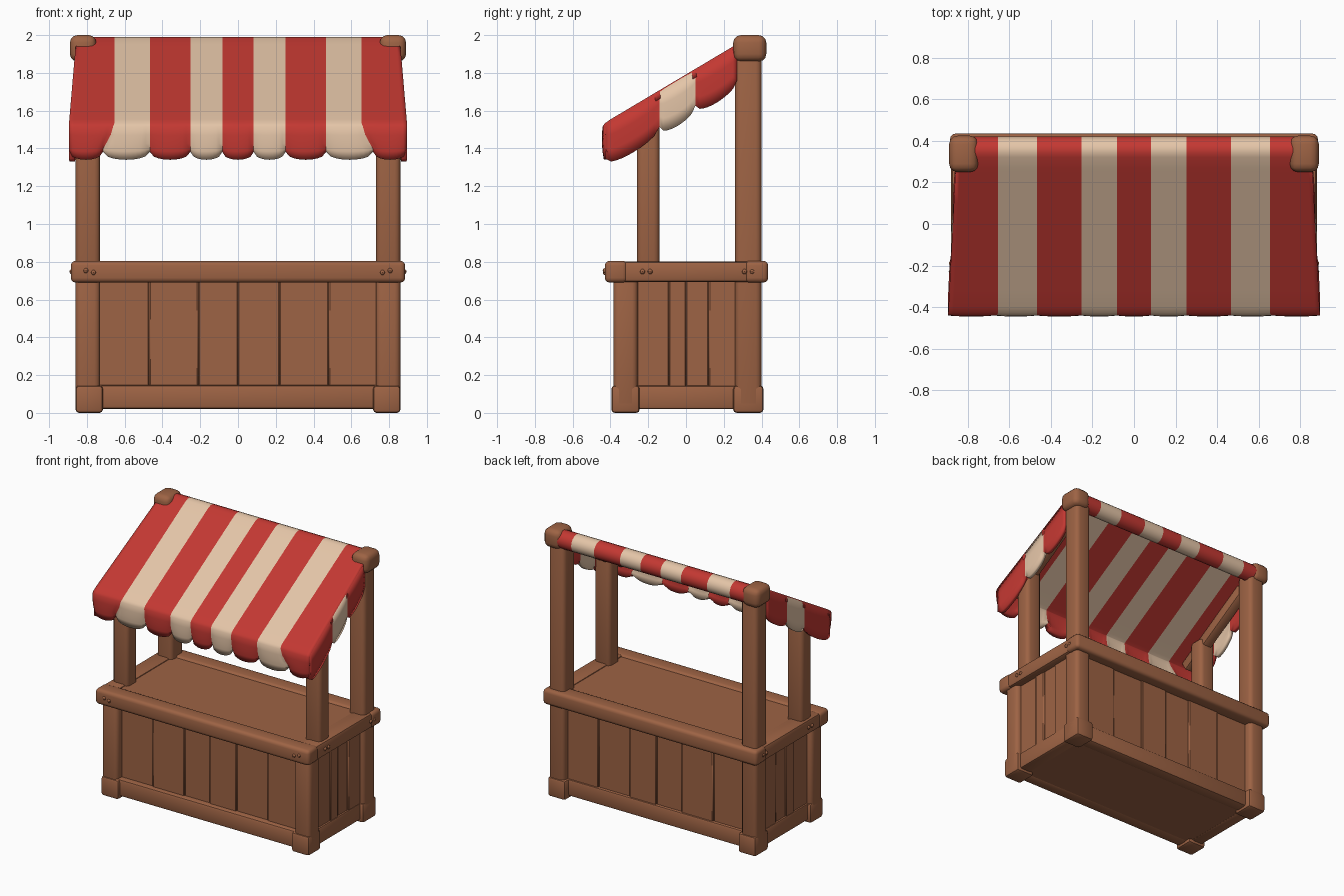
import bpy, bmesh, math
from mathutils import Vector, Matrix

if "Cube" in bpy.data.objects:
    bpy.data.objects.remove(bpy.data.objects["Cube"])


def material(name, rgb):
    m = bpy.data.materials.new(name)
    m.diffuse_color = (*rgb, 1)
    m.use_nodes = True
    m.node_tree.nodes["Principled BSDF"].inputs["Base Color"].default_value = m.diffuse_color
    return m


WOOD = material("brown wood", (0.34, 0.125, 0.058))
RED = material("red cloth", (0.55, 0.04, 0.032))
CREAM = material("cream cloth", (0.78, 0.56, 0.39))


def finish(name, bm, mats):
    me = bpy.data.meshes.new(name)
    bm.to_mesh(me)
    bm.free()
    ob = bpy.data.objects.new(name, me)
    bpy.context.collection.objects.link(ob)
    for m in mats:
        me.materials.append(m)
    return ob


def box(name, x, y, z, bevel=0.02, seg=2):
    """Rounded wooden block given by its (min, max) on each axis."""
    bm = bmesh.new()
    bmesh.ops.create_cube(bm, size=1)
    for v in bm.verts:
        v.co = Vector([(a + b) / 2 + c * (b - a) for (a, b), c in zip((x, y, z), v.co)])
    if bevel:
        bmesh.ops.bevel(bm, geom=bm.edges[:], offset=bevel, segments=seg,
                        profile=0.5, affect='EDGES')
    return finish(name, bm, [WOOD])


def span(s, a, b):
    """Mirror an x range to side s."""
    return (a, b) if s > 0 else (-b, -a)


def nail(name, loc, axis):
    bm = bmesh.new()
    bmesh.ops.create_uvsphere(bm, u_segments=8, v_segments=6, radius=0.014,
                              matrix=Matrix.Translation(loc))
    finish(name, bm, [WOOD])


def cloth(name, rows, stripe_of_col, thickness, flip=False):
    """Striped sheet from a grid of points: rows run down, columns across."""
    bm = bmesh.new()
    grid = [[bm.verts.new(p) for p in r] for r in rows]
    for j in range(len(rows) - 1):
        for i in range(len(rows[0]) - 1):
            q = [grid[j][i], grid[j + 1][i], grid[j + 1][i + 1], grid[j][i + 1]]
            f = bm.faces.new(q[::-1] if flip else q)
            f.material_index = stripe_of_col[i] % 2
    ob = finish(name, bm, [RED, CREAM])
    mod = ob.modifiers.new("thickness", 'SOLIDIFY')
    mod.thickness = thickness
    mod.offset = -1
    return ob


# --- posts, feet, caps and rafters, both sides
for s, side in ((1, "right"), (-1, "left")):
    px = span(s, 0.73, 0.86)
    box(f"back_post_{side}", px, (0.26, 0.40), (0.02, 1.92), 0.03, 3)
    box(f"back_post_cap_{side}", span(s, 0.75, 0.89), (0.25, 0.425), (1.86, 2.0), 0.04, 3)
    box(f"front_upper_post_{side}", px, (-0.26, -0.14), (0.74, 1.62), 0.03, 3)
    box(f"front_lower_post_{side}", px, (-0.385, -0.255), (0.02, 0.74), 0.03, 3)
    for part, y in (("front", (-0.395, -0.245)), ("back", (0.25, 0.41))):
        box(f"{part}_foot_{side}", span(s, 0.715, 0.86), y, (0, 0.145), 0.018)
    rafter = box(f"rafter_{side}", (-0.04, 0.04), (-0.36, 0.36), (-0.04, 0.04), 0.015)
    rafter.location = (s * 0.79, -0.05, 1.665)
    rafter.rotation_euler.x = math.atan(0.6)
    # counter side rail, base side rail and side planks
    box(f"counter_side_rail_{side}", span(s, 0.75, 0.88), (-0.42, 0.42), (0.693, 0.802), 0.02)
    box(f"base_side_rail_{side}", span(s, 0.74, 0.835), (-0.30, 0.30), (0.02, 0.145), 0.015)
    ys = [-0.27, -0.09, 0.0, 0.12, 0.28]
    for k in range(4):
        box(f"side_plank_{side}_{k}", span(s, 0.77, 0.822 + 0.006 * (k % 2)),
            (ys[k], ys[k + 1]), (0.06, 0.72), 0.006, 1)
    # nail heads on the counter edge
    for d in (-0.02, 0.02):
        nail(f"front_nail_{side}", (s * (0.785 + d), -0.427, 0.748 + d / 4), 1)
        nail(f"side_nail_front_{side}", (s * 0.878, -0.21 + d, 0.748), 0)
        nail(f"side_nail_back_{side}", (s * 0.878, 0.33 + d, 0.748), 0)

# --- counter
box("counter_top", (-0.80, 0.80), (-0.38, 0.38), (0.71, 0.792), 0)
box("counter_front_rail", (-0.885, 0.885), (-0.43, -0.31), (0.69, 0.805), 0.025, 3)
box("counter_back_rail", (-0.885, 0.885), (0.31, 0.435), (0.69, 0.805), 0.025, 3)

# --- base: floor, rails and plank walls
box("base_floor", (-0.78, 0.78), (-0.33, 0.33), (0.025, 0.08), 0)
box("base_front_rail", (-0.75, 0.75), (-0.375, -0.28), (0.02, 0.148), 0.018)
box("base_back_rail", (-0.75, 0.75), (0.27, 0.365), (0.02, 0.145), 0.015)
xs = [-0.76, -0.47, -0.21, 0.0, 0.22, 0.48, 0.76]
for k in range(6):
    d = 0.008 * (k % 2)
    box(f"front_plank_{k}", (xs[k], xs[k + 1]), (-0.33 - d, -0.28), (0.06, 0.72), 0.006, 1)
    box(f"back_plank_{k}", (xs[k], xs[k + 1]), (0.29, 0.345 + d), (0.06, 0.72), 0.006, 1)

# --- ridge beam between the back posts
box("ridge_beam", (-0.78, 0.78), (0.325, 0.385), (1.895, 1.96), 0.015)


def half_width(y):
    return 0.80 if y > 0.26 else 0.86 + (0.25 - y) / 0.69 * 0.035


def arc(t):
    """Half-round scallop, 0 at both ends and 1 in the middle."""
    return math.sqrt(max(0, 1 - (2 * t - 1) ** 2))


def roof_z(y):
    return 1.53 + (y + 0.44) * 0.595


# --- awning: wraps the ridge, slopes to the front and hangs as a scalloped valance
N = 10
cols = [(k, i / N) for k in range(9) for i in range(N)] + [(8, 1.0)]
profile = []
for deg in range(-100, 121, 20):
    a = math.radians(deg)
    profile.append((0.355 + 0.066 * math.cos(a), 1.925 + 0.066 * math.sin(a), 0))
profile += [(y, roof_z(y), 0) for y in (0.27, 0.25, 0.1, -0.05, -0.2, -0.32, -0.40)]
profile += [(-0.430, 1.533, 0), (-0.442, 1.515, 0.1), (-0.445, 1.47, 0.3),
            (-0.445, 1.42, 0.7), (-0.442, 1.385, 1), (-0.435, 1.34, 1)]
rows = []
for j, (y, z, drop) in enumerate(profile):
    w = half_width(y)
    half = [0.083, 0.252, 0.467, 0.655 + 0.06 * drop, w]
    edges = [-e for e in half[::-1]] + half
    last = j == len(profile) - 1
    row = []
    for k, t in cols:
        x = edges[k] + (edges[k + 1] - edges[k]) * t
        sc = 1 - arc(t)
        row.append((x, y + 0.018 * drop * sc, z + (0.042 * sc if last else 0.012 * sc * drop)))
    rows.append(row)
cloth("awning", rows, [k for k, t in cols[:-1]], 0.04)

# --- scalloped side flaps of the awning
cuts = [-0.425, -0.14, 0.05, 0.27]
side_cols = [(k, i / N) for k in range(3) for i in range(N)] + [(2, 1.0)]
for s, side in ((1, "right"), (-1, "left")):
    rows = []
    for f in (0.0, 0.35, 0.7, 1.0):
        row = []
        for k, t in side_cols:
            y = cuts[k] + (cuts[k + 1] - cuts[k]) * t
            w = 0.86 + (0.25 - y) / 0.69 * 0.035
            puff = 0.006 * math.sin(math.pi * f) * arc(t)
            row.append((s * (w + puff), y, roof_z(y) - 0.004 - f * (0.19 + 0.052 * arc(t))))
        rows.append(row)
    cloth(f"awning_side_flap_{side}", rows, [k for k, t in side_cols[:-1]], 0.03, s < 0)

# --- smooth shading with sharp edges kept
for ob in bpy.data.objects:
    ob.select_set(True)
    bpy.context.view_layer.objects.active = ob
bpy.ops.object.shade_smooth_by_angle(angle=math.radians(40))
